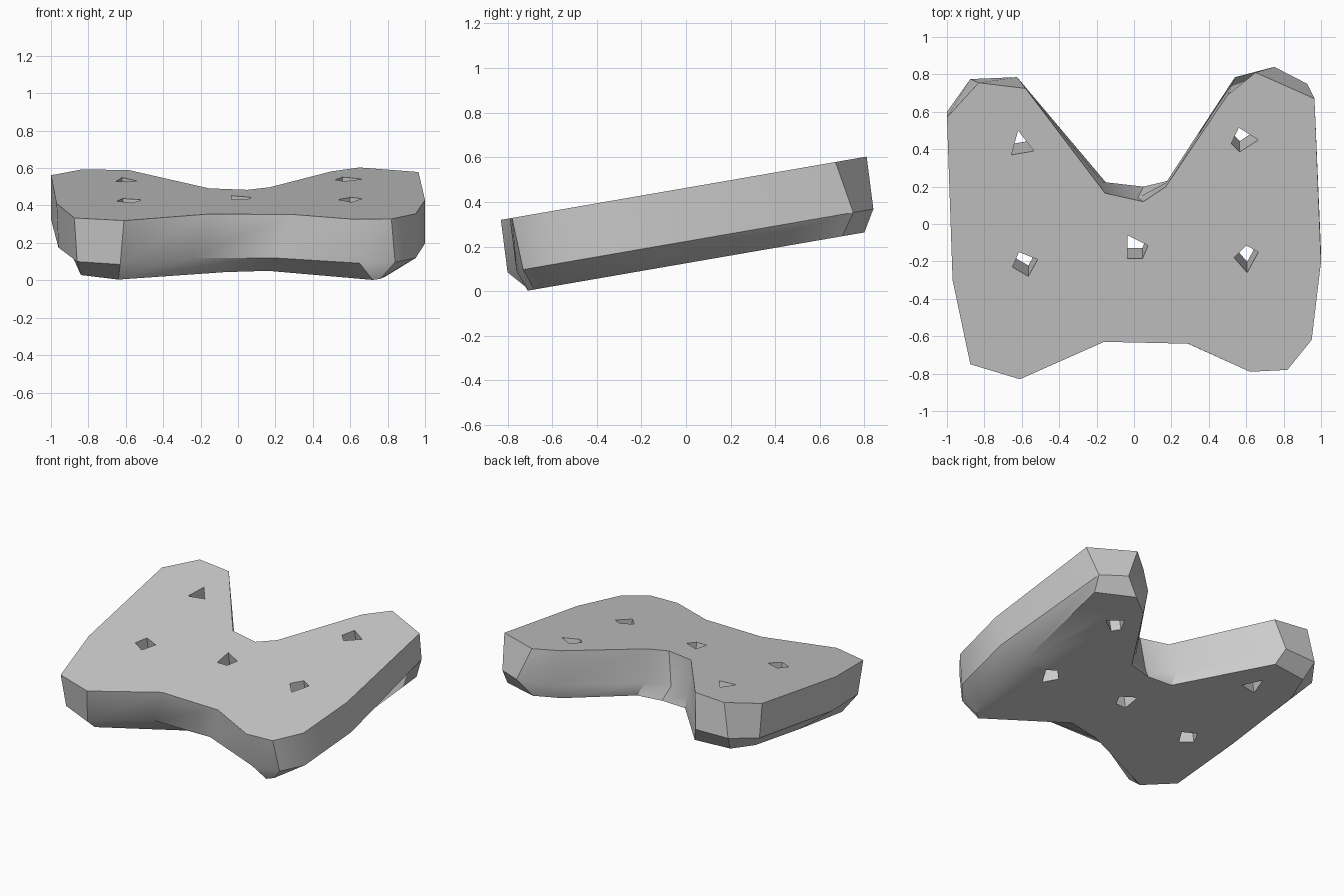
import bpy
import bmesh

# Remove the default object
default = bpy.data.objects.get("Cube")
if default:
    bpy.data.objects.remove(default, do_unlink=True)

SLOPE = 0.173          # tilt of the slab along y
TOP_HEIGHT = 0.463     # height of the upper face at the centre
WALL_DROP = 0.24       # upper face to start of the chamfer
THICKNESS = 0.338      # upper face to lower face
LEAN = 0.058           # walls stand square to the tilted faces


def make_material(name, value):
    material = bpy.data.materials.new(name)
    material.use_nodes = True
    colour = (value, value, value, 1)
    material.diffuse_color = colour
    material.node_tree.nodes["Principled BSDF"].inputs["Base Color"].default_value = colour
    return material


def on_slab(point, drop):
    """Place a plan point a given drop below the sloping upper plane."""
    x, y = point
    return (x, y, TOP_HEIGHT + SLOPE * y - drop)


def add_loft(bm, rings):
    """Close a solid through a stack of (outline, drop) rings."""
    loops = [[bm.verts.new(on_slab(p, drop)) for p in outline] for outline, drop in rings]
    count = len(loops[0])
    for upper, lower in zip(loops, loops[1:]):
        for i in range(count):
            j = (i + 1) % count
            bm.faces.new((upper[i], upper[j], lower[j], lower[i]))
    bm.faces.new(loops[0])
    bm.faces.new(loops[-1])


def finish(name, bm, material):
    bmesh.ops.recalc_face_normals(bm, faces=bm.faces[:])
    mesh = bpy.data.meshes.new(name)
    bm.to_mesh(mesh)
    bm.free()
    mesh.materials.append(material)
    obj = bpy.data.objects.new(name, mesh)
    bpy.context.scene.collection.objects.link(obj)
    return obj


stone = make_material("stone grey", 0.6)

# Outlines of the slab, clockwise from the back of the -x wing
upper_edge = [(-1, .57), (-.83, .755), (-.58, .725), (-.155, .165), (.05, .12), (.17, .2),
              (.5, .69), (.65, .81), (.965, .67), (1, -.2), (.95, -.62), (.82, -.78),
              (.62, -.79), (.29, -.64), (-.16, -.63), (-.61, -.83), (-.875, -.75), (-.97, -.3)]
wall_foot = [(-1, .6), (-.875, .775), (-.625, .785), (-.17, .225), (.02, .14), (.17, .22),
             (.54, .785), (.75, .84), (.925, .75), (1, -.15), (.95, -.6), (.84, -.73),
             (.65, -.76), (.2, -.6), (-.25, -.6), (-.63, -.8), (-.86, -.71), (-.96, -.28)]
lower_edge = [(-.9, .5), (-.84, .7), (-.58, .73), (-.14, .21), (.05, .2), (.22, .24),
              (.5, .69), (.65, .8), (.92, .7), (.85, -.1), (.79, -.6), (.76, -.68),
              (.72, -.71), (.16, -.43), (-.07, -.47), (-.64, -.7), (-.84, -.56), (-.88, -.05)]
bm = bmesh.new()
add_loft(bm, [(upper_edge, 0), (wall_foot, WALL_DROP), (lower_edge, THICKNESS)])
slab = finish("slab", bm, stone)

# Five irregular holes straight through the slab
holes = [
    [(-.62, .5), (-.535, .39), (-.655, .37)],
    [(.56, .515), (.665, .45), (.565, .385), (.52, .43)],
    [(-.615, -.15), (-.515, -.19), (-.565, -.28), (-.65, -.23)],
    [(-.035, -.06), (.075, -.115), (.045, -.185), (-.035, -.185)],
    [(.6, -.115), (.665, -.15), (.605, -.26), (.535, -.18)],
]
bm = bmesh.new()
for outline in holes:
    # Extend the prism past both faces along the lean of the walls
    over = 0.2
    rings = []
    for drop in (-over, THICKNESS + over):
        shift = LEAN * drop / THICKNESS
        rings.append(([(x, y + shift) for x, y in outline], drop))
    add_loft(bm, rings)
cutter = finish("hole_cutter", bm, stone)

boolean = slab.modifiers.new("holes", "BOOLEAN")
boolean.operation = "DIFFERENCE"
boolean.solver = "EXACT"
boolean.object = cutter
bpy.context.view_layer.objects.active = slab
slab.select_set(True)
bpy.ops.object.modifier_apply(modifier=boolean.name)
bpy.data.objects.remove(cutter, do_unlink=True)

# Soft walls, crisp face edges
bpy.ops.object.shade_smooth_by_angle(angle=0.6)
